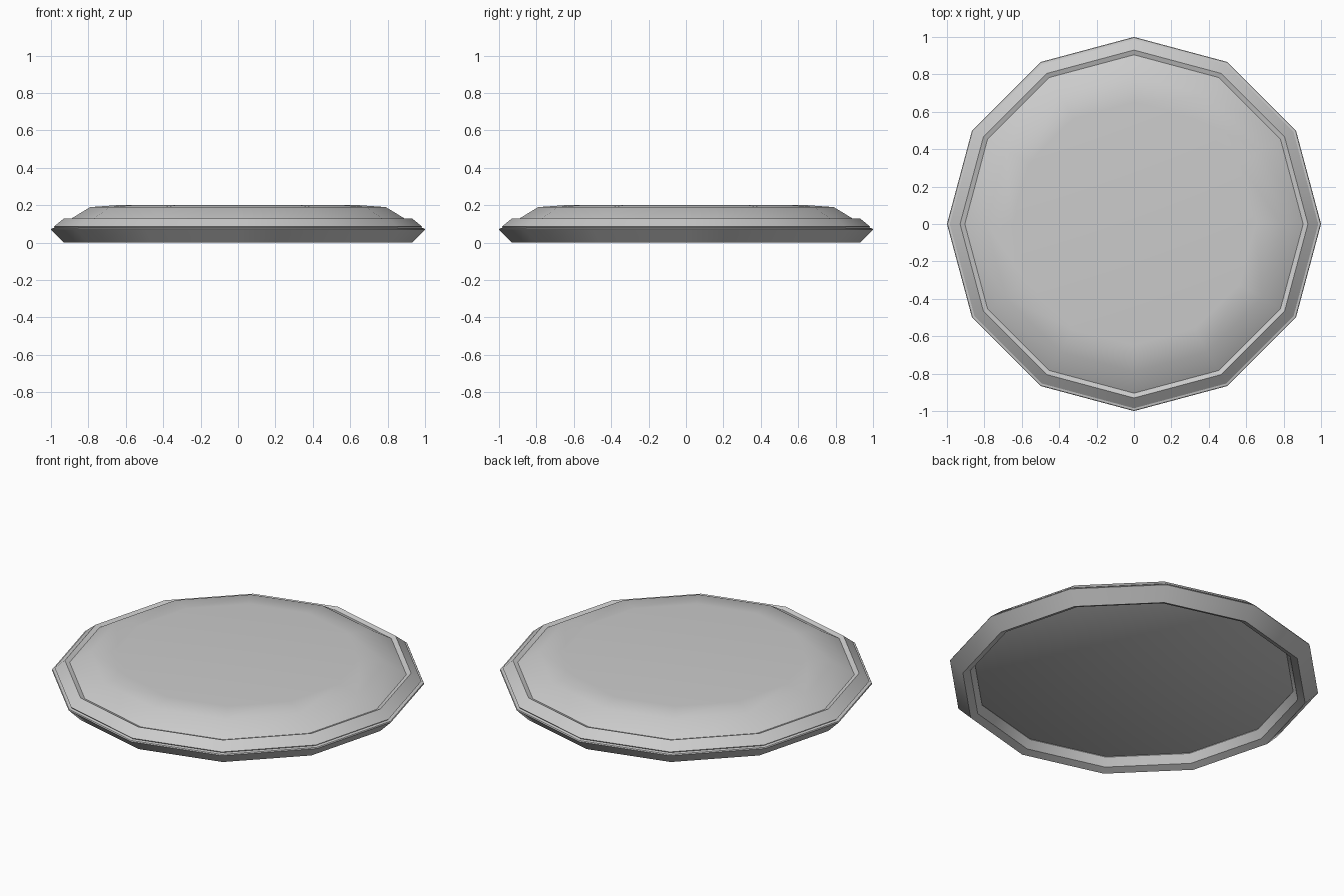
import bpy, bmesh
from math import sin, cos, tau, radians

if "Cube" in bpy.data.objects:
    bpy.data.objects.remove(bpy.data.objects["Cube"])

SIDES = 12

def lathe(name, profile, closed=False, caps=()):
    """Spin (radius, z) points into a 12-sided part."""
    bm = bmesh.new()
    rings = [[bm.verts.new((r * cos(tau * i / SIDES), r * sin(tau * i / SIDES), z))
              for i in range(SIDES)] for r, z in profile]
    pairs = list(zip(rings, rings[1:]))
    if closed:
        pairs.append((rings[-1], rings[0]))
    for a, b in pairs:
        for i in range(SIDES):
            j = (i + 1) % SIDES
            bm.faces.new((a[i], a[j], b[j], b[i]))
    for k in caps:
        bm.faces.new(rings[k])
    bmesh.ops.recalc_face_normals(bm, faces=bm.faces)
    me = bpy.data.meshes.new(name)
    bm.to_mesh(me)
    bm.free()
    ob = bpy.data.objects.new(name, me)
    bpy.context.collection.objects.link(ob)
    bpy.ops.object.select_all(action='DESELECT')
    ob.select_set(True)
    bpy.context.view_layer.objects.active = ob
    bpy.ops.object.shade_smooth_by_angle(angle=radians(35))
    return ob

# rounded outer rim with a fine groove around its widest line
lathe("rim", [(0.865, 0.065), (0.89, 0.018), (0.93, 0.0), (1.0, 0.07), (0.997, 0.076),
              (0.98, 0.079), (0.985, 0.085), (0.93, 0.13), (0.89, 0.115)], closed=True)

# domed lid with a flat top and a flat underside
lathe("lid", [(0.87, 0.07), (0.93, 0.105), (0.79, 0.19), (0.65, 0.2)], caps=(0, -1))
